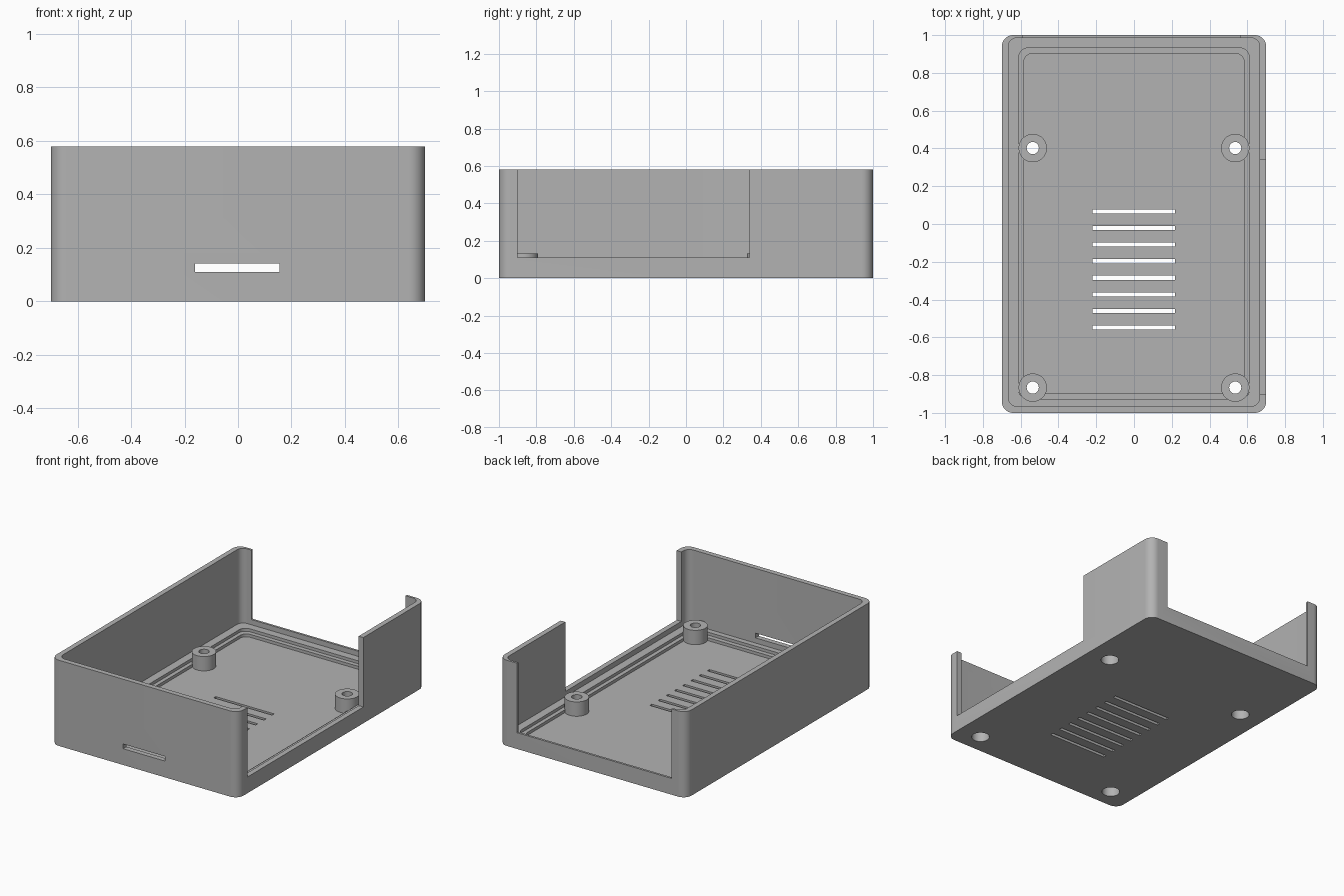
import bpy, bmesh, math

cube = bpy.data.objects.get("Cube")
if cube:
    bpy.data.objects.remove(cube, do_unlink=True)

grey = bpy.data.materials.new("light_grey_plastic")
grey.use_nodes = True
colour = (0.45, 0.45, 0.45, 1)
grey.diffuse_color = colour
grey.node_tree.nodes["Principled BSDF"].inputs["Base Color"].default_value = colour


def prism(name, points, z0, z1):
    """Extrude a closed outline from z0 to z1."""
    bm = bmesh.new()
    low = [bm.verts.new((x, y, z0)) for x, y in points]
    high = [bm.verts.new((x, y, z1)) for x, y in points]
    n = len(points)
    bm.faces.new(low[::-1])
    bm.faces.new(high)
    for i in range(n):
        j = (i + 1) % n
        bm.faces.new((low[i], low[j], high[j], high[i]))
    mesh = bpy.data.meshes.new(name)
    bm.to_mesh(mesh)
    bm.free()
    mesh.materials.append(grey)
    obj = bpy.data.objects.new(name, mesh)
    bpy.context.collection.objects.link(obj)
    return obj


def box(name, x0, x1, y0, y1, z0, z1):
    return prism(name, [(x0, y0), (x1, y0), (x1, y1), (x0, y1)], z0, z1)


def rounded(name, x, y0, y1, r, z0, z1, steps=10):
    points = []
    corners = [(x - r, y1 - r), (r - x, y1 - r), (r - x, y0 + r), (x - r, y0 + r)]
    for k, (cx, cy) in enumerate(corners):
        for i in range(steps + 1):
            a = math.pi / 2 * (k + i / steps)
            points.append((cx + r * math.cos(a), cy + r * math.sin(a)))
    return prism(name, points, z0, z1)


def disc(name, x, y, r, z0, z1, n=40):
    angles = [2 * math.pi * i / n for i in range(n)]
    return prism(name, [(x + r * math.cos(a), y + r * math.sin(a)) for a in angles], z0, z1)


def combine(target, tool, operation):
    """Apply a boolean and discard the tool."""
    tool.hide_render = True
    mod = target.modifiers.new("boolean", 'BOOLEAN')
    mod.operation = operation
    mod.solver = 'EXACT'
    mod.object = tool
    bpy.context.view_layer.objects.active = target
    bpy.ops.object.modifier_apply(modifier=mod.name)
    bpy.data.objects.remove(tool, do_unlink=True)


TOP = 0.58
RIM = 0.11
FLOOR = 0.035
case = rounded("open_case", 0.7, -1, 1, 0.06, 0, TOP)

# Cavity with stepped ledges down to the floor
cuts = [
    rounded("cavity", 0.665, -0.965, 0.985, 0.045, 0.075, 1),
    rounded("ledge_step", 0.61, -0.928, 0.932, 0.05, 0.055, 1),
    rounded("floor_recess", 0.583, -0.897, 0.902, 0.045, FLOOR, 1),
    # Side, back and front openings
    box("side_opening", 0.6, 0.8, -0.9, 0.34, RIM, 1),
    box("back_opening", -0.59, 0.565, 0.9, 1.1, RIM, 1),
    box("front_slot", -0.16, 0.155, -1.1, -0.9, RIM, 0.142),
]
# Floor vents
cuts += [box("vent", -0.22, 0.217, y - 0.011, y + 0.011, -0.1, 0.2)
         for y in (0.066 - 0.0877 * i for i in range(8))]
for cut in cuts:
    combine(case, cut, 'DIFFERENCE')

# Screw posts, with through holes and wider sockets underneath
for x in (-0.536, 0.536):
    for y in (-0.866, 0.402):
        combine(case, disc("post", x, y, 0.075, 0.02, 0.132), 'UNION')
        combine(case, disc("screw_hole", x, y, 0.032, -0.1, 0.3), 'DIFFERENCE')
        combine(case, disc("screw_socket", x, y, 0.056, -0.1, 0.08), 'DIFFERENCE')

bpy.ops.object.select_all(action='DESELECT')
case.select_set(True)
bpy.context.view_layer.objects.active = case
bpy.ops.object.shade_smooth_by_angle(angle=math.radians(30))
